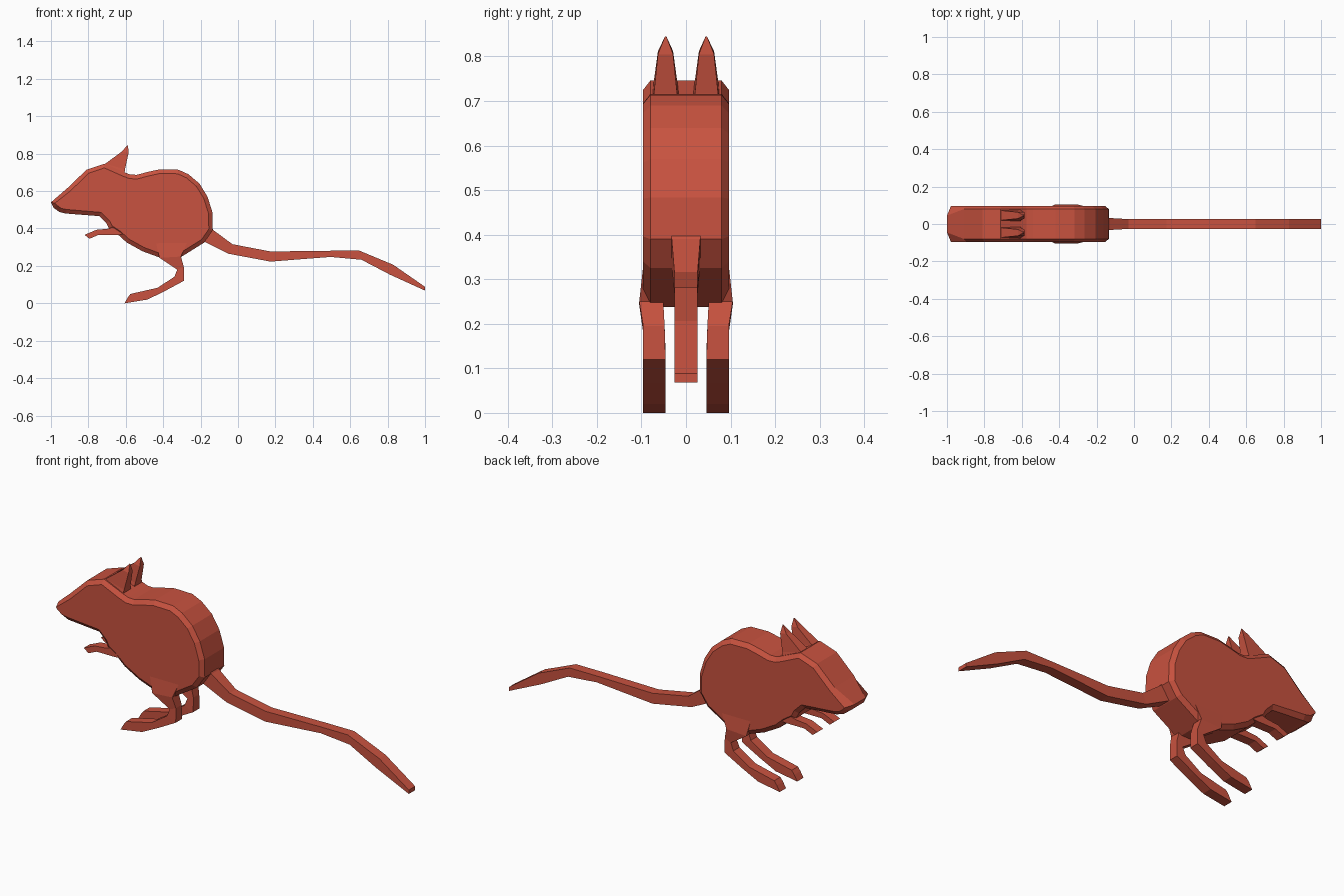
import bpy
import bmesh
from mathutils import Vector

if "Cube" in bpy.data.objects:
    bpy.data.objects.remove(bpy.data.objects["Cube"])

mat = bpy.data.materials.new("red_clay")
mat.diffuse_color = (0.58, 0.085, 0.05, 1)
mat.use_nodes = True
mat.node_tree.nodes["Principled BSDF"].inputs["Base Color"].default_value = mat.diffuse_color


def finish(name, bm, mirror=False):
    bmesh.ops.recalc_face_normals(bm, faces=bm.faces)
    me = bpy.data.meshes.new(name)
    bm.to_mesh(me)
    bm.free()
    me.materials.append(mat)
    ob = bpy.data.objects.new(name, me)
    bpy.context.collection.objects.link(ob)
    if mirror:
        mod = ob.modifiers.new("mirror", 'MIRROR')
        mod.use_axis = (False, True, False)
        mod.use_mirror_merge = False
    return ob


def skin(rings):
    """Join closed rings of points in order and cap both ends."""
    bm = bmesh.new()
    rows = [[bm.verts.new(p) for p in r] for r in rings]
    n = len(rows[0])
    for a, b in zip(rows, rows[1:]):
        for i in range(n):
            j = (i + 1) % n
            bm.faces.new((a[i], a[j], b[j], b[i]))
    bm.faces.new(rows[0])
    bm.faces.new(rows[-1])
    return bm


def strip(name, stations, mirror=False):
    """Box-section limb: stations are (x_a, z_a, x_b, z_b, y_min, y_max)."""
    rings = [[(xa, y0, za), (xa, y1, za), (xb, y1, zb), (xb, y0, zb)]
             for xa, za, xb, zb, y0, y1 in stations]
    return finish(name, skin(rings), mirror)


def inset(pts, d):
    out = []
    for i, p in enumerate(pts):
        e0 = (p - pts[i - 1]).normalized()
        e1 = (pts[(i + 1) % len(pts)] - p).normalized()
        n = Vector((-(e0.y + e1.y), e0.x + e1.x)).normalized()
        out.append(p + n * d)
    return out


# Body and head: flat side profile with chamfered rim, counter-clockwise
profile = [Vector(p) for p in [
    (-1.0, .54), (-.985, .51), (-.955, .488), (-.92, .48), (-.74, .466),
    (-.705, .43), (-.69, .40), (-.64, .366), (-.595, .325), (-.51, .278),
    (-.40, .238), (-.32, .238), (-.18, .325), (-.135, .39), (-.136, .484),
    (-.163, .57), (-.206, .64), (-.265, .69), (-.318, .714), (-.42, .716),
    (-.484, .702), (-.54, .687), (-.575, .688), (-.607, .70), (-.714, .746),
    (-.81, .714), (-.91, .618)]]


def rim_y(x):
    return .08 - .035 * max(0, (-.9 - x) / .1) ** 2


core = inset(profile, .022)
body_rings = [
    [(p.x, -.097, p.y) for p in core],
    [(p.x, -rim_y(p.x), p.y) for p in profile],
    [(p.x, rim_y(p.x), p.y) for p in profile],
    [(p.x, .097, p.y) for p in core]]
finish("body", skin(body_rings))

# Tail
strip("tail", [
    (-.16, .43, -.21, .335, -.032, .032),
    (-.13, .39, -.18, .329, -.032, .032),
    (-.03, .316, -.05, .265, -.026, .026),
    (.174, .277, .174, .223, -.026, .026),
    (.495, .281, .495, .248, -.026, .026),
    (.65, .281, .66, .233, -.026, .026),
    (.83, .206, .815, .152, -.026, .026),
    (1.0, .088, 1.0, .068, -.026, .026)])

# Hind legs: thigh, shank and long foot
strip("hind_legs", [
    (-.44, .33, -.27, .33, .05, .096),
    (-.42, .243, -.305, .25, .051, .105),
    (-.325, .18, -.29, .195, .048, .096),
    (-.34, .142, -.29, .12, .046, .097),
    (-.43, .083, -.39, .066, .046, .097),
    (-.575, .05, -.484, .02, .046, .097),
    (-.59, .03, -.607, .003, .046, .097)], True)
# Level the sole on the ground
for v in bpy.data.objects["hind_legs"].data.vertices:
    if v.co.z < .01:
        v.co.z = 0

# Front paws
strip("front_paws", [
    (-.62, .42, -.58, .37, .046, .094),
    (-.70, .398, -.64, .366, .046, .094),
    (-.757, .393, -.746, .366, .046, .094),
    (-.82, .366, -.794, .345, .046, .094)], True)

# Ears: narrow leading edge, wide back, pointed tip
strip("ears", [
    (-.70, .70, -.607, .69, .012, .08),
    (-.71, .746, -.604, .717, .02, .072),
    (-.62, .812, -.585, .805, .029, .063),
    (-.592, .845, -.588, .845, .044, .047)], True)
